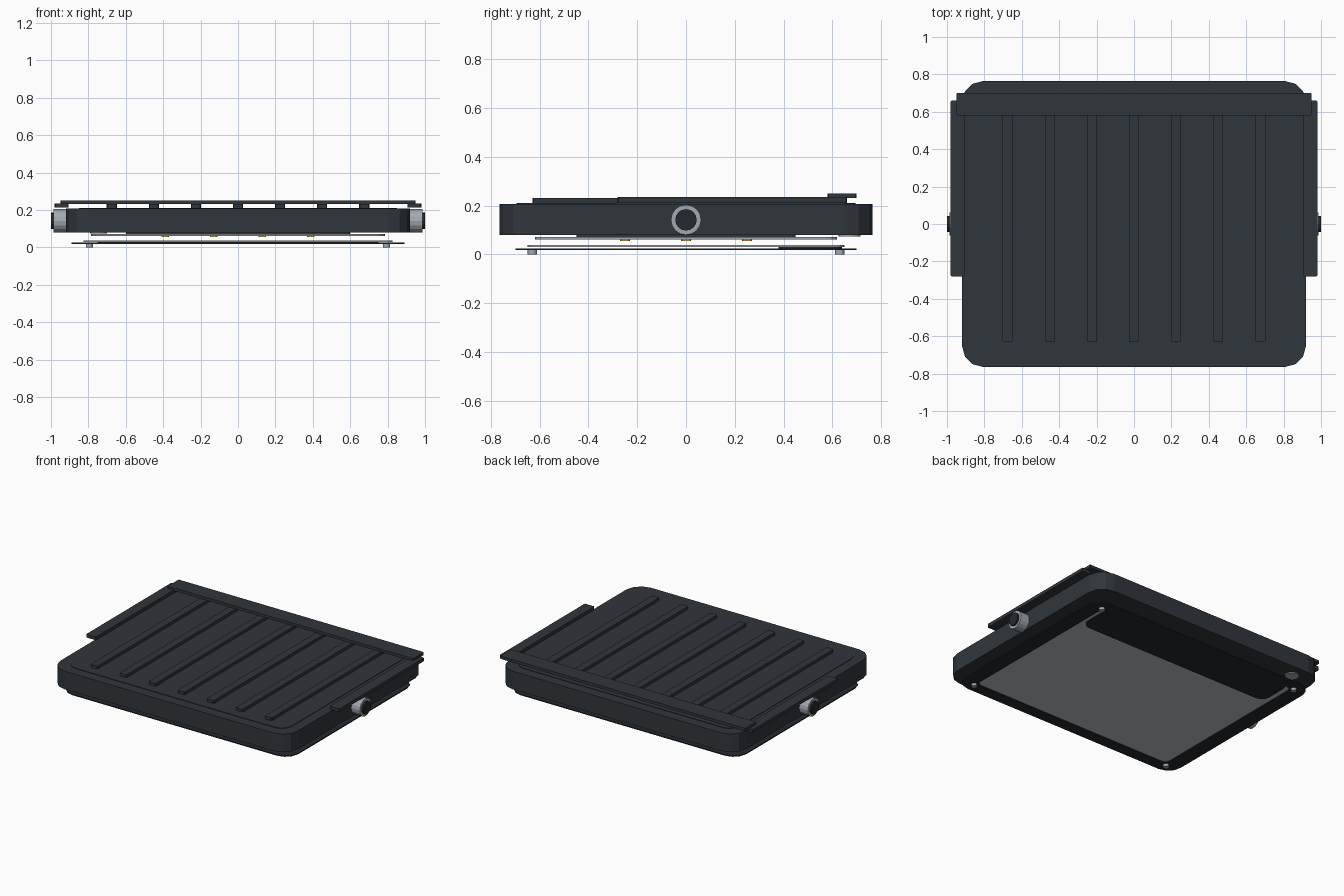
import bpy, bmesh, math

if "Cube" in bpy.data.objects:
    bpy.data.objects.remove(bpy.data.objects["Cube"])

def mat(name, r, g, b):
    m = bpy.data.materials.new(name)
    m.diffuse_color = (r, g, b, 1)
    m.use_nodes = True
    m.node_tree.nodes["Principled BSDF"].inputs["Base Color"].default_value = m.diffuse_color
    return m

DARK = mat("dark_metal", 0.030, 0.037, 0.045)
BLACK = mat("black_rubber", 0.018, 0.022, 0.027)
STEEL = mat("steel", 0.36, 0.40, 0.44)
GLASS = mat("frosted_glass", 0.50, 0.54, 0.57)
LED = mat("led_yellow", 0.85, 0.55, 0.10)

def finish(name, bm, m):
    bmesh.ops.recalc_face_normals(bm, faces=bm.faces)
    me = bpy.data.meshes.new(name)
    bm.to_mesh(me)
    bm.free()
    ob = bpy.data.objects.new(name, me)
    bpy.context.collection.objects.link(ob)
    me.materials.append(m)
    return ob

def outline(x0, x1, y0, y1, r, seg):
    pts = []
    corners = ((x1 - r, y1 - r), (x0 + r, y1 - r), (x0 + r, y0 + r), (x1 - r, y0 + r))
    for k, (cx, cy) in enumerate(corners):
        for i in range(seg + 1):
            a = math.pi / 2 * (k + i / seg)
            pts.append((cx + r * math.cos(a), cy + r * math.sin(a)))
    return pts

def slab(name, x0, x1, y0, y1, z0, z1, m, r=0.004, seg=1, hole=None):
    """Rounded rectangular plate, optionally with a rounded opening."""
    bm = bmesh.new()
    def ring(pts, z):
        return [bm.verts.new((x, y, z)) for x, y in pts]
    def wall(a, b):
        for i in range(len(a)):
            j = (i + 1) % len(a)
            bm.faces.new((a[i], a[j], b[j], b[i]))
    pts = outline(x0, x1, y0, y1, r, seg)
    lo, hi = ring(pts, z0), ring(pts, z1)
    wall(lo, hi)
    if hole:
        inner = outline(*hole, seg)
        lo2, hi2 = ring(inner, z0), ring(inner, z1)
        wall(hi2, lo2)
        wall(lo2, lo)
        wall(hi, hi2)
    else:
        bm.faces.new(lo[::-1])
        bm.faces.new(hi)
    return finish(name, bm, m)

def cylinder(name, loc, r, depth, m, axis="Z", n=12):
    bm = bmesh.new()
    bmesh.ops.create_cone(bm, cap_ends=True, segments=n, radius1=r, radius2=r, depth=depth)
    ob = finish(name, bm, m)
    ob.location = loc
    if axis == "X":
        ob.rotation_euler = (0, math.pi / 2, 0)
    return ob

# Housing and its slightly raised top panel
slab("housing", -0.92, 0.92, -0.765, 0.765, 0.08, 0.207, DARK, 0.115, 3)
slab("top_panel", -0.85, 0.85, -0.695, 0.695, 0.207, 0.211, DARK, 0.08, 3)

# Cooling fins
for i in range(7):
    x = (i - 3) * 0.225
    slab(f"fin_{i}", x - 0.027, x + 0.027, -0.63, 0.63, 0.208, 0.232, DARK)

# Mounting bracket: rear crossbar and two side arms
slab("bracket_crossbar", -0.95, 0.95, 0.58, 0.70, 0.231, 0.251, DARK)
for s, side in ((-1, "left"), (1, "right")):
    x0, x1 = sorted((s * 0.905, s * 0.98))
    slab(f"bracket_arm_{side}", x0, x1, -0.28, 0.66, 0.212, 0.235, DARK)
    # Side pivots
    cylinder(f"pivot_collar_{side}", (s * 0.95, 0, 0.142), 0.062, 0.075, STEEL, "X", 16)
    cylinder(f"pivot_knob_{side}", (s * 0.965, 0, 0.142), 0.044, 0.07, BLACK, "X", 16)

# LED board and emitters
slab("board_spacer", -0.6, 0.6, -0.45, 0.45, 0.072, 0.08, DARK)
slab("led_board", -0.785, 0.785, -0.62, 0.62, 0.062, 0.072, STEEL, 0.05, 3)
for i in range(4):
    for j in range(3):
        x, y = (i - 1.5) * 0.26, (j - 1) * 0.25
        slab(f"led_{i}_{j}", x - 0.02, x + 0.02, y - 0.02, y + 0.02, 0.056, 0.062, LED)

# Lens, bottom frame and driver cover plate
slab("lens", -0.825, 0.825, -0.65, 0.65, 0.030, 0.038, GLASS, 0.04, 3)
slab("bottom_frame", -0.89, 0.89, -0.70, 0.70, 0.018, 0.025, BLACK, 0.10, 3,
     hole=(-0.785, 0.785, -0.62, 0.62, 0.04))
slab("driver_cover", -0.75, 0.75, 0.38, 0.64, 0.022, 0.030, BLACK, 0.06, 4)
cylinder("vent_plug", (-0.745, 0.67, 0.077), 0.045, 0.008, STEEL, n=16)

# Frame screws
for sx in (-1, 1):
    for sy in (-1, 1):
        cylinder(f"screw_{sx}_{sy}", (sx * 0.795, sy * 0.63, 0.01), 0.019, 0.02, STEEL)
